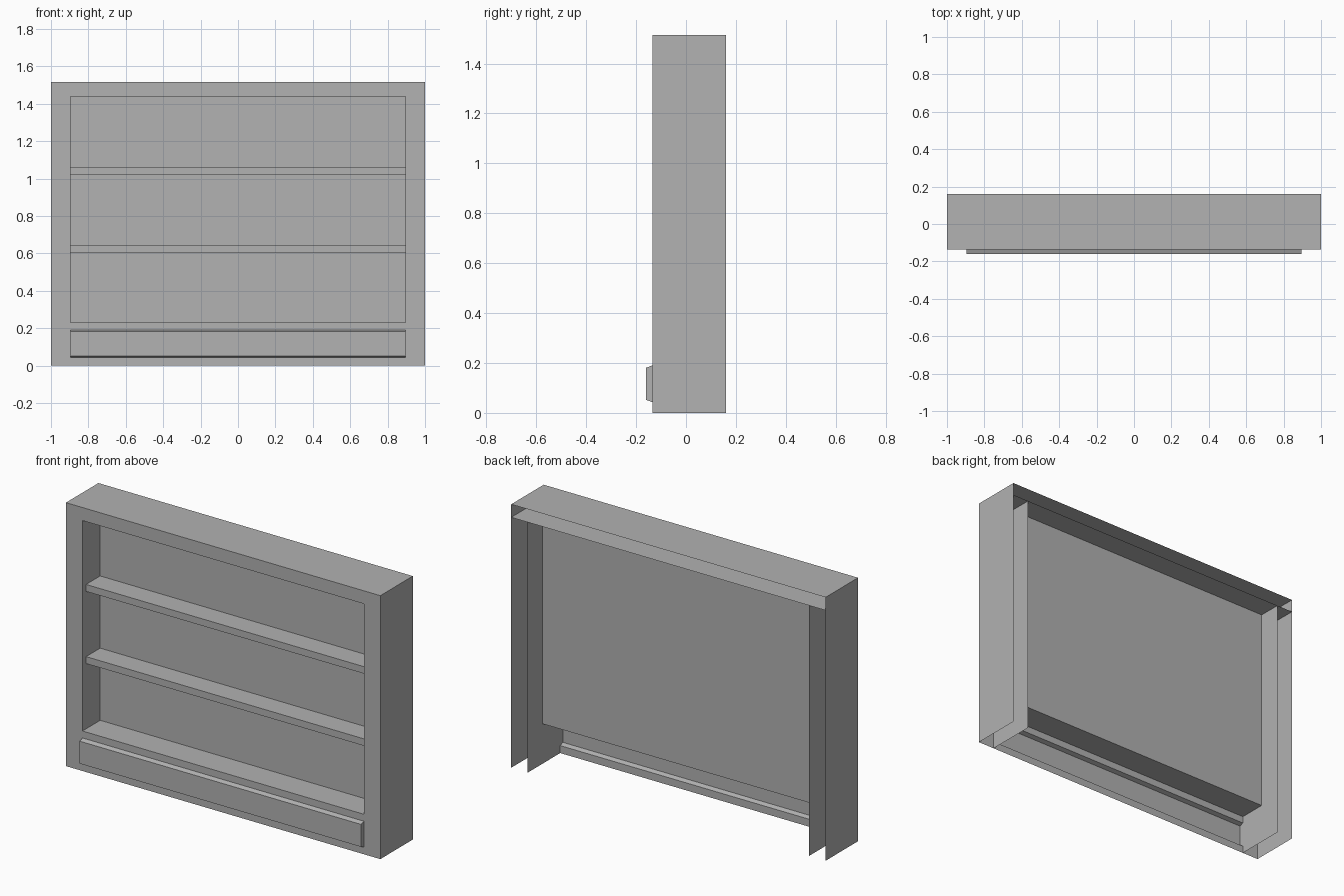
import bpy
import bmesh

cube = bpy.data.objects.get("Cube")
if cube:
    bpy.data.objects.remove(cube, do_unlink=True)

# Single neutral grey
GREY = (0.445, 0.445, 0.445, 1.0)
mat = bpy.data.materials.new("neutral grey")
mat.use_nodes = True
mat.diffuse_color = GREY
mat.node_tree.nodes["Principled BSDF"].inputs["Base Color"].default_value = GREY

# Main dimensions
W, H = 1.0, 1.515                # half width, height
IN = 0.895                       # half width of the opening
FRONT, BACK, PANEL = -0.135, 0.16, 0.026
FLOOR, CEIL = 0.23, 1.44         # opening bottom and top
KICK_Y = -0.16                   # front of the raised kick board
KICK_LO, KICK_HI, SLOPE = 0.043, 0.19, 0.009


def make(name, quads):
    """Object from a list of four-corner faces."""
    bm = bmesh.new()
    for quad in quads:
        bm.faces.new([bm.verts.new(co) for co in quad])
    bmesh.ops.remove_doubles(bm, verts=bm.verts, dist=0.0005)
    mesh = bpy.data.meshes.new(name)
    bm.to_mesh(mesh)
    bm.free()
    mesh.materials.append(mat)
    obj = bpy.data.objects.new(name, mesh)
    bpy.context.collection.objects.link(obj)
    return obj


def level(x, y0, y1, z, up=True):
    """Horizontal sheet of half width x."""
    q = [(-x, y0, z), (x, y0, z), (x, y1, z), (-x, y1, z)]
    return q if up else q[::-1]


def upright(x0, x1, y, z0, z1):
    """Sheet facing the front."""
    return [(x0, y, z0), (x1, y, z0), (x1, y, z1), (x0, y, z1)]


def side(x, y0, y1, z0, z1, right=True):
    """Sheet facing +x, or -x when right is False."""
    q = [(x, y0, z0), (x, y1, z0), (x, y1, z1), (x, y0, z1)]
    return q if right else q[::-1]


# Outer shell, open at the back and underneath
make("outer_top", [level(W, FRONT, BACK, H)])
for label, s in (("left", 1), ("right", -1)):
    make(label + "_outer_side", [side(s * W, FRONT, BACK, 0, H, s > 0)])
    make(label + "_inner_side", [side(s * IN, FRONT, BACK, 0, CEIL, s < 0)])

# Front frame, with the display opening and the kick board opening left out
xs = [-W, -IN, IN, W]
zs = [0, KICK_LO, KICK_HI, FLOOR, CEIL, H]
make("front_frame", [
    upright(xs[i], xs[i + 1], FRONT, zs[j], zs[j + 1])
    for i in range(3) for j in range(5)
    if not (i == 1 and j in (1, 3))])

# Lining of the recess
make("inner_ceiling", [level(W, FRONT, BACK, CEIL, up=False)])
make("inner_floor", [level(IN, FRONT, PANEL, FLOOR)])
make("back_panel", [upright(-IN, IN, PANEL, FLOOR, CEIL)])

# Two shelves set back from the frame
SHELF_Y, THICK = -0.102, 0.04
for name, z in (("lower_shelf", 0.605), ("upper_shelf", 1.02)):
    make(name, [
        level(IN, SHELF_Y, PANEL, z + THICK),
        level(IN, SHELF_Y, PANEL, z, up=False),
        upright(-IN, IN, SHELF_Y, z, z + THICK)])

# Raised kick board, hollow behind, with sloped upper and lower edges
lo, hi = KICK_LO + SLOPE, KICK_HI - SLOPE
profile = [(FRONT, KICK_LO), (KICK_Y, lo), (KICK_Y, hi), (FRONT, KICK_HI)]
faces = [[(-IN, *a), (IN, *a), (IN, *b), (-IN, *b)]
         for a, b in zip(profile, profile[1:])]
faces.append([(IN, *p) for p in reversed(profile)])
faces.append([(-IN, *p) for p in profile])
make("kick_board", faces)
